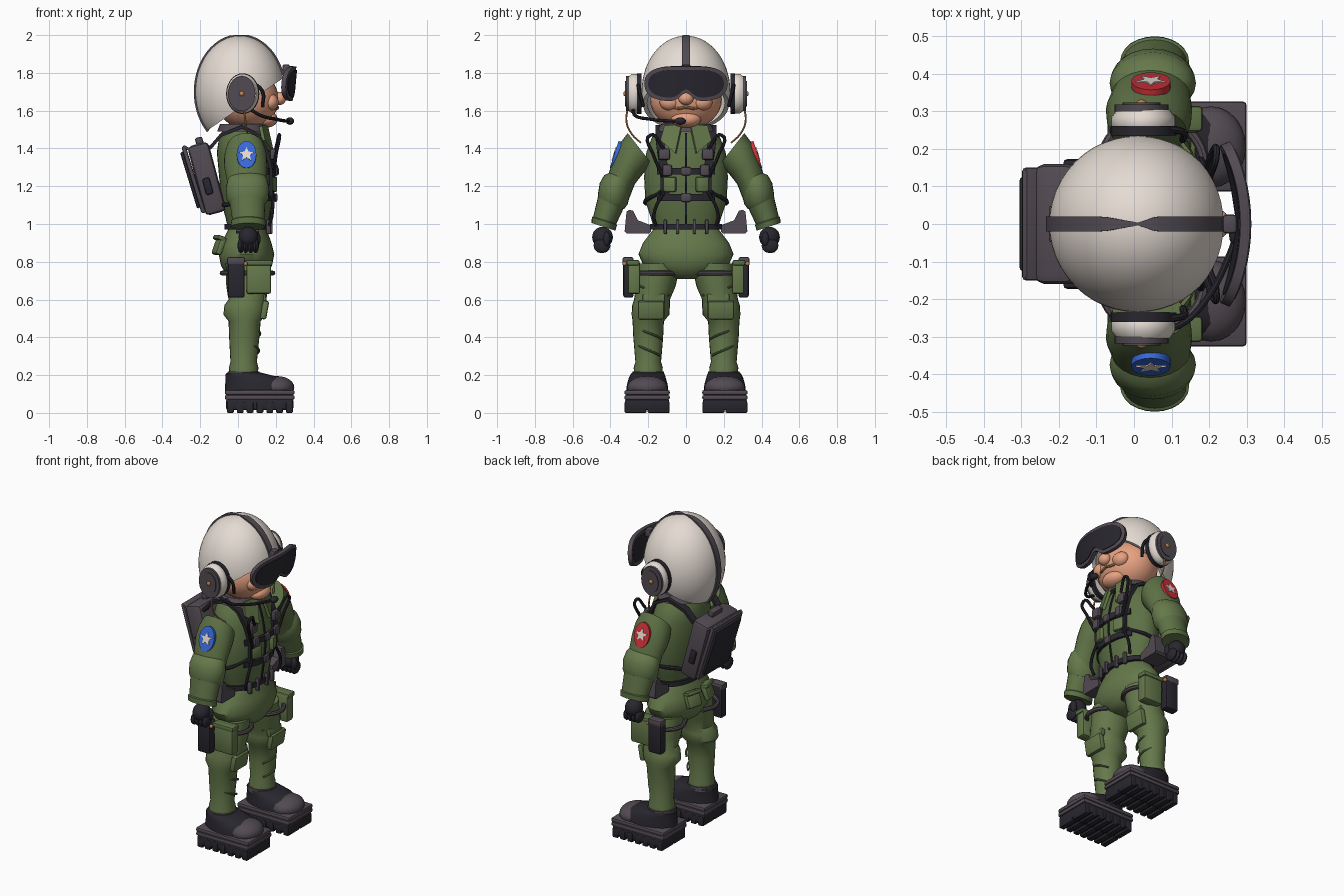
import bpy, bmesh
from math import sin, cos, pi, radians, exp
from mathutils import Vector, Matrix

if "Cube" in bpy.data.objects:
    bpy.data.objects.remove(bpy.data.objects["Cube"])

def mat(name, *c):
    m = bpy.data.materials.new(name)
    m.diffuse_color = (*c, 1)
    m.use_nodes = True
    m.node_tree.nodes["Principled BSDF"].inputs["Base Color"].default_value = m.diffuse_color
    return m

GREEN, LGREEN = mat("green", .11, .165, .06), mat("light_green", .13, .19, .07)
DARK, BLACK = mat("dark_grey", .085, .07, .085), mat("black", .022, .02, .028)
WHITE, SKIN = mat("white", .78, .71, .65), mat("skin", .8, .36, .22)
BLUE, RED, BRASS = mat("blue", .04, .14, .7), mat("red", .6, .03, .04), mat("brass", .45, .22, .08)

def make(name, bm, m):
    bmesh.ops.recalc_face_normals(bm, faces=bm.faces)
    me = bpy.data.meshes.new(name)
    bm.to_mesh(me); bm.free()
    me.materials.append(m)
    o = bpy.data.objects.new(name, me)
    bpy.context.collection.objects.link(o)
    return o

def skin_rings(name, rings, m):
    bm = bmesh.new()
    rs = [[bm.verts.new(p) for p in r] for r in rings]
    n = len(rs[0])
    for a, b in zip(rs, rs[1:]):
        for i in range(n):
            bm.faces.new((a[i], a[(i+1) % n], b[(i+1) % n], b[i]))
    bm.faces.new(rs[0]); bm.faces.new(rs[-1])
    return make(name, bm, m)

def loft(name, rings, m, n=24, s=1):
    """rings: (x, y, z, rx, ry, tilt of the ring in degrees)"""
    return skin_rings(name, [[(x + rx*cos(2*pi*i/n), s*(y + ry*sin(2*pi*i/n)*cos(radians(t))),
                      z + ry*sin(2*pi*i/n)*sin(radians(t))) for i in range(n)]
                      for x, y, z, rx, ry, t in rings], m)

def box(name, loc, size, m, rot=(0, 0, 0), bev=.01):
    bm = bmesh.new()
    bmesh.ops.create_cube(bm, size=1, matrix=Matrix.Diagonal((*size, 1)))
    bmesh.ops.bevel(bm, geom=bm.edges[:], offset=min(bev, min(size)*.4), segments=2, affect='EDGES', profile=.5)
    o = make(name, bm, m)
    o.location, o.rotation_euler = loc, [radians(a) for a in rot]
    return o

def ball(name, loc, r, m, seg=24):
    bm = bmesh.new()
    bmesh.ops.create_uvsphere(bm, u_segments=seg, v_segments=seg//2, radius=1, matrix=Matrix.Diagonal((*r, 1)))
    o = make(name, bm, m); o.location = loc
    return o

def prism(name, pts, d, m, loc, normal, up=(0, 0, 1)):
    z = Vector(normal).normalized()
    x = Vector(up).cross(z).normalized()
    R = Matrix((x, z.cross(x), z)).transposed()
    return skin_rings(name, [[Vector(loc) + R @ Vector((a, b, h)) for a, b in pts] for h in (-d/2, d/2)], m)

def oval(a, b, n=28):
    return [(a*cos(2*pi*i/n), b*sin(2*pi*i/n)) for i in range(n)]

def ribbon(name, pts, w, t, wdir, m):
    P, W, rings = [Vector(p) for p in pts], Vector(wdir).normalized(), []
    for i, p in enumerate(P):
        nrm = (P[min(i+1, len(P)-1)] - P[max(i-1, 0)]).cross(W).normalized()
        rings.append([p + W*a*w/2 + nrm*b*t/2 for a, b in ((1, 1), (1, -1), (-1, -1), (-1, 1))])
    return skin_rings(name, rings, m)

def tube(name, pts, r, m):
    c = bpy.data.curves.new(name, 'CURVE')
    c.dimensions, c.bevel_depth, c.bevel_resolution, c.resolution_u, c.use_fill_caps = '3D', r, 2, 6, True
    s = c.splines.new('BEZIER')
    s.bezier_points.add(len(pts)-1)
    for b, p in zip(s.bezier_points, pts):
        b.co, b.handle_left_type, b.handle_right_type = p, 'AUTO', 'AUTO'
    c.materials.append(m)
    bpy.context.collection.objects.link(bpy.data.objects.new(name, c))

# Body and hips
loft("torso", [(.05, 0, .96, .1, .165, 0), (.05, 0, 1.03, .115, .185, 0), (.045, 0, 1.12, .135, .215, 0),
               (.045, 0, 1.25, .145, .222, 0), (.03, 0, 1.38, .142, .21, 0), (.025, 0, 1.46, .125, .18, 0),
               (.025, 0, 1.52, .095, .11, 0)], GREEN, 32)
loft("hips", [(.045, 0, .71, .07, .06, 0), (.045, 0, .735, .11, .15, 0), (.045, 0, .78, .135, .225, 0),
              (.045, 0, .84, .147, .252, 0), (.045, 0, .9, .132, .228, 0), (.05, 0, .975, .1, .17, 0)], LGREEN, 32)
loft("belt", [(.05, 0, .97, .122, .19, 0), (.05, 0, 1.0, .122, .19, 0)], BLACK, 32)
loft("neck_ring", [(.025, 0, 1.49, .135, .16, 0), (.025, 0, 1.53, .12, .13, 0)], DARK)
loft("neck", [(.03, 0, 1.5, .08, .09, 0), (.04, 0, 1.56, .08, .09, 0)], SKIN)
tube("zip", [(.145, 0, 1.48), (.175, 0, 1.38), (.192, 0, 1.25), (.182, 0, 1.12), (.165, 0, 1.0)], .006, BLACK)

# Head and face
ball("head", (.05, 0, 1.66), (.165, .19, .16), SKIN, 32)
ball("nose", (.22, 0, 1.665), (.035, .04, .035), SKIN)
ball("chin", (.15, 0, 1.555), (.06, .08, .045), SKIN)
tube("mouth", [(.165, -.1, 1.63), (.205, -.04, 1.612), (.21, 0, 1.618), (.205, .04, 1.612), (.165, .1, 1.63)], .008, BRASS)

# Helmet shell, sliced on a slope that rises towards the face
bm = bmesh.new()
bmesh.ops.create_uvsphere(bm, u_segments=48, v_segments=28, radius=1,
                          matrix=Matrix.Translation((.01, 0, 1.7)) @ Matrix.Diagonal((.236, .235, .297, 1)))
bmesh.ops.bisect_plane(bm, geom=bm.verts[:]+bm.edges[:]+bm.faces[:], plane_co=(-.17, 0, 1.49),
                       plane_no=(.29, 0, -.42), clear_outer=True)
helmet = make("helmet_shell", bm, WHITE)
mod = helmet.modifiers.new("wall", 'SOLIDIFY'); mod.thickness = .022; mod.offset = -1
for f, nm in ((0, "front"), (1, "back")):
    rings = []
    for i in range(21):
        t = i/20
        a = pi/2 - t*(1.27 if f == 0 else -2.35)
        w = .004 + .016*min(1, t*6)
        rings.append([(.01 + (.236+h)*cos(a), q*w, min(2, 1.7 + (.297+h)*sin(a)))
                      for q, h in ((-1, -.01), (1, -.01), (1, .008), (-1, .008))])
    skin_rings("helmet_strip_" + nm, rings, DARK)
box("goggle_mount", (.255, 0, 1.82), (.04, .05, .05), DARK)

# Goggles: bowed sheet with a nose notch
def goggle(name, w, h, x0, th, m):
    bm, cols = bmesh.new(), []
    for i in range(33):
        t = sin((i/16 - 1)*pi/2)
        y, e = w*t, (1 - min(1, abs(t))**4)**.45
        zs = (1.745 + h*e, 1.745 - h*e*1.05 + .045*exp(-(y/.04)**2)*e)
        cols.append([bm.verts.new((x0 - y*y + .09*(z-1.745), y, z)) for z in zs])
    for a, b in zip(cols, cols[1:]):
        bm.faces.new((a[0], b[0], b[1], a[1]))
    bmesh.ops.remove_doubles(bm, verts=bm.verts, dist=.0005)
    o = make(name, bm, m)
    mod = o.modifiers.new("wall", 'SOLIDIFY'); mod.thickness, mod.offset = th, 0
goggle("goggle_frame", .215, .09, .288, .026, DARK)
goggle("goggle_lens", .195, .072, .29, .032, BLACK)

# Microphone on its boom
tube("mic_boom", [(.06, -.28, 1.61), (.12, -.27, 1.575), (.2, -.19, 1.555), (.255, -.08, 1.545), (.27, -.04, 1.545)], .009, BLACK)
ball("mic", (.275, -.03, 1.545), (.022, .03, .02), BLACK, 16)

# Chest harness
for z, x in ((1.28, .2), (1.14, .192)):
    ribbon("chest_strap", [(x-.05, -.15, z), (x-.01, -.08, z), (x, 0, z), (x-.01, .08, z), (x-.05, .15, z)], .035, .018, (0, 0, 1), BLACK)
    box("chest_buckle", (x+.006, 0, z), (.02, .05, .045), DARK)

# Backpack
box("backpack", (-.165, 0, 1.24), (.115, .32, .38), DARK, (0, -15, 0), .025)
box("backpack_panel", (-.235, 0, 1.235), (.024, .3, .37), DARK, (0, -17, 0))
box("backpack_plate", (-.252, 0, 1.232), (.02, .25, .31), BLACK, (0, -17, 0))
box("backpack_cap", (-.205, 0, 1.44), (.04, .1, .04), DARK, (0, -15, 0))
box("backpack_lid", (-.25, 0, 1.39), (.09, .3, .014), DARK, (0, 30, 0))

for s in (1, -1):
    # Head details on each side
    ball("cheek", (.17, s*.085, 1.645), (.045, .055, .045), SKIN)
    prism("ear_cup_band", oval(.088, .108), .025, BLACK, (.025, s*.248, 1.69), (0, s, 0))
    loft("ear_cup_pad", [(.025, .235, 1.69, .07, .09, 90), (.025, .262, 1.69, .085, .105, 90), (.025, .285, 1.69, .085, .105, 90),
                         (.025, .305, 1.69, .07, .09, 90)], WHITE, 28, s)
    prism("ear_cup_cover", oval(.072, .093), .018, DARK, (.02, s*.309, 1.69), (0, s, 0))
    prism("ear_cup_plate", oval(.05, .068), .014, DARK, (.02, s*.316, 1.69), (0, s, 0))
    ball("ear_bolt", (.02, s*.322, 1.69), (.014, .01, .014), BRASS, 12)
    tube("helmet_hook", [(.08, s*.255, 1.75), (.13, s*.245, 1.7), (.13, s*.225, 1.62)], .01, BLACK)
    tube("ear_cable", [(.03, s*.308, 1.62), (.04, s*.315, 1.54), (.05, s*.29, 1.48), (.08, s*.24, 1.43)], .005, BRASS)

    # Collar and harness straps
    prism("collar_flap", [(-.05*s, .07), (.045*s, .06), (.06*s, -.02), (-.03*s, -.09)], .018, LGREEN, (.15, s*.075, 1.46), (1, s*.35, .3))
    ribbon("shoulder_strap", [(-.15, s*.12, 1.4), (-.09, s*.13, 1.47), (.02, s*.14, 1.515), (.11, s*.14, 1.47),
                              (.155, s*.13, 1.38), (.175, s*.115, 1.28), (.172, s*.11, 1.15)], .045, .018, (0, 1, 0), BLACK)
    box("strap_buckle", (.185, s*.115, 1.37), (.03, .06, .06), DARK)
    box("strap_clip", (.2, s*.1, 1.285), (.025, .05, .06), DARK)
    box("chest_pouch", (.185, s*.085, 1.21), (.03, .07, .08), LGREEN, (0, 0, s*20))
    tube("chest_cord", [(.2, s*.12, 1.4), (.22, s*.19, 1.47), (.2, s*.17, 1.36), (.19, s*.12, 1.25)], .009, BLACK)
    tube("waist_cord", [(.18, s*.1, 1.2), (.18, s*.17, 1.05), (.165, s*.16, .99)], .009, BLACK)
    tube("side_strap", [(.16, s*.13, 1.17), (.06, s*.215, 1.12), (-.08, s*.16, 1.1)], .012, BLACK)
    for y in (.045, .11):
        box("belt_peg", (.178 - y*.15, s*y, .985), (.025, .018, .075), DARK, bev=.005)
    prism("belt_pouch", [(s*a, b) for a, b in ((-.07, -.04), (-.06, -.05), (.06, -.05), (.07, -.04), (.06, .065), (.045, .075),
                         (.025, .07), (0, .02), (-.065, -.005))], .12, DARK, (.05, s*.255, 1.0), (1, 0, 0))
    box("backpack_side", (-.16, s*.16, 1.2), (.04, .025, .09), BLACK, (0, -15, 0))

    # Arms, sleeve badges and gloves
    loft("sleeve_upper", [(.04, .245, 1.40, .1, .103, 52), (.04, .272, 1.365, .112, .1, 44), (.04, .305, 1.31, .115, .088, 34),
                          (.045, .34, 1.24, .105, .075, 22), (.05, .37, 1.15, .1, .07, 18)], GREEN, 24, s)
    loft("sleeve_elbow", [(.05, .35, 1.255, .09, .055, 18), (.05, .362, 1.235, .105, .075, 18), (.05, .375, 1.19, .115, .086, 18),
                          (.05, .388, 1.13, .11, .083, 18), (.05, .395, 1.1, .09, .07, 18)], LGREEN, 24, s)
    loft("sleeve_lower", [(.05, .395, 1.12, .095, .075, 18), (.055, .43, 1.02, .085, .064, 18), (.055, .432, 1.015, .092, .07, 18),
                          (.055, .437, .985, .09, .066, 18)], GREEN, 24, s)
    n = (0, s*.92, .3)
    prism("badge_rim", oval(.052, .075), .02, RED if s > 0 else BLUE, (.045, s*.371, 1.365), n)
    prism("badge_star", [(r*sin(pi*i/5), r*cos(pi*i/5)) for i in range(10) for r in [.042 if i % 2 == 0 else .018]],
          .026, WHITE, (.045, s*.372, 1.365), n)
    ball("glove", (.055, s*.442, .93), (.052, .055, .055), BLACK)
    for i in range(4):
        ball("finger", (.015 + i*.026, s*.445, .885), (.018, .045, .04), BLACK, 12)
    ball("thumb", (.1, s*.42, .92), (.02, .02, .04), BLACK, 12)

    # Legs with knee pads
    loft("leg", [(.05, .14, .79, .115, .11, 0), (.05, .16, .67, .112, .105, 0), (.05, .18, .6, .1, .095, 0), (.04, .185, .57, .112, .1, 0),
                 (.035, .188, .52, .112, .1, 0), (.035, .2, .485, .085, .083, 0), (.033, .2, .4, .08, .079, 0),
                 (.03, .2, .27, .07, .068, 0), (.03, .2, .24, .078, .077, 0), (.03, .2, .2, .075, .075, 0)], LGREEN, 24, s)
    box("knee_pad", (.14, s*.185, .545), (.035, .14, .1), LGREEN, (0, 10, 0), .012)
    box("knee_flap", (.135, s*.17, .605), (.03, .12, .05), GREEN, (0, -10, 0))
    for z, r in ((.65, .113), (.42, .082), (.33, .076)):
        tube("trouser_fold", [(.035 + r*cos(a), s*(.175 + (.4-abs(z-.25))*.06 + r*.96*sin(a)), z + .03*a) for a in (-.9, -.3, .3, .9)], .006, GREEN)

    # Thigh gear and hip pockets
    tube("thigh_strap", [(.05 + .135*cos(a), s*(.16 + .125*sin(a)), .74) for a in (-.9, -.2, .6, 1.4, 2.2, 3, 3.8)], .013, DARK)
    box("thigh_pocket", (.11, s*.275, .715), (.13, .065, .17), LGREEN, (0, 0, 0), .012)
    box("thigh_pocket_flap", (.11, s*.28, .795), (.145, .068, .03), GREEN)
    box("holster", (-.01, s*.305, .715), (.09, .055, .21), BLACK, (0, 0, 0), .012)
    box("holster_cap", (-.01, s*.307, .805), (.095, .058, .04), DARK)
    ball("holster_stud", (.04, s*.325, .79), (.012, .012, .012), BRASS, 10)
    box("hip_pocket", (-.1, s*.075, .885), (.035, .1, .1), LGREEN, (0, 20, s*-15), .012)
    box("hip_pocket_flap", (-.1, s*.075, .925), (.045, .105, .025), GREEN, (0, 20, s*-15))

    # Boots with treaded soles
    loft("boot", [(.11, .205, .1, .18, .112, 0), (.11, .205, .15, .178, .108, 0), (.085, .205, .185, .15, .098, 0),
                  (.045, .203, .205, .11, .09, 0), (.03, .2, .215, .085, .082, 0)], BLACK, 28, s)
    ball("toe_cap", (.205, s*.205, .135), (.093, .108, .06), DARK)
    loft("boot_collar", [(.03, .2, .195, .088, .086, 0), (.03, .2, .22, .083, .083, 0)], DARK, 24, s)
    for z in (.082, .108):
        box("sole_ledge", (.115, s*.206, z), (.37, .24, .026), DARK)
    box("sole_core", (.115, s*.206, .045), (.355, .232, .06), BLACK)
    for i in range(7):
        for y in (.145, .267):
            box("tread", (-.04 + i*.052, s*y, .03), (.036, .116, .06), BLACK, bev=.006)

# Bake curves and modifiers, then smooth by angle
bpy.ops.object.select_all(action='SELECT')
bpy.context.view_layer.objects.active = helmet
bpy.ops.object.convert(target='MESH')
bpy.ops.object.shade_smooth_by_angle(angle=radians(40))
